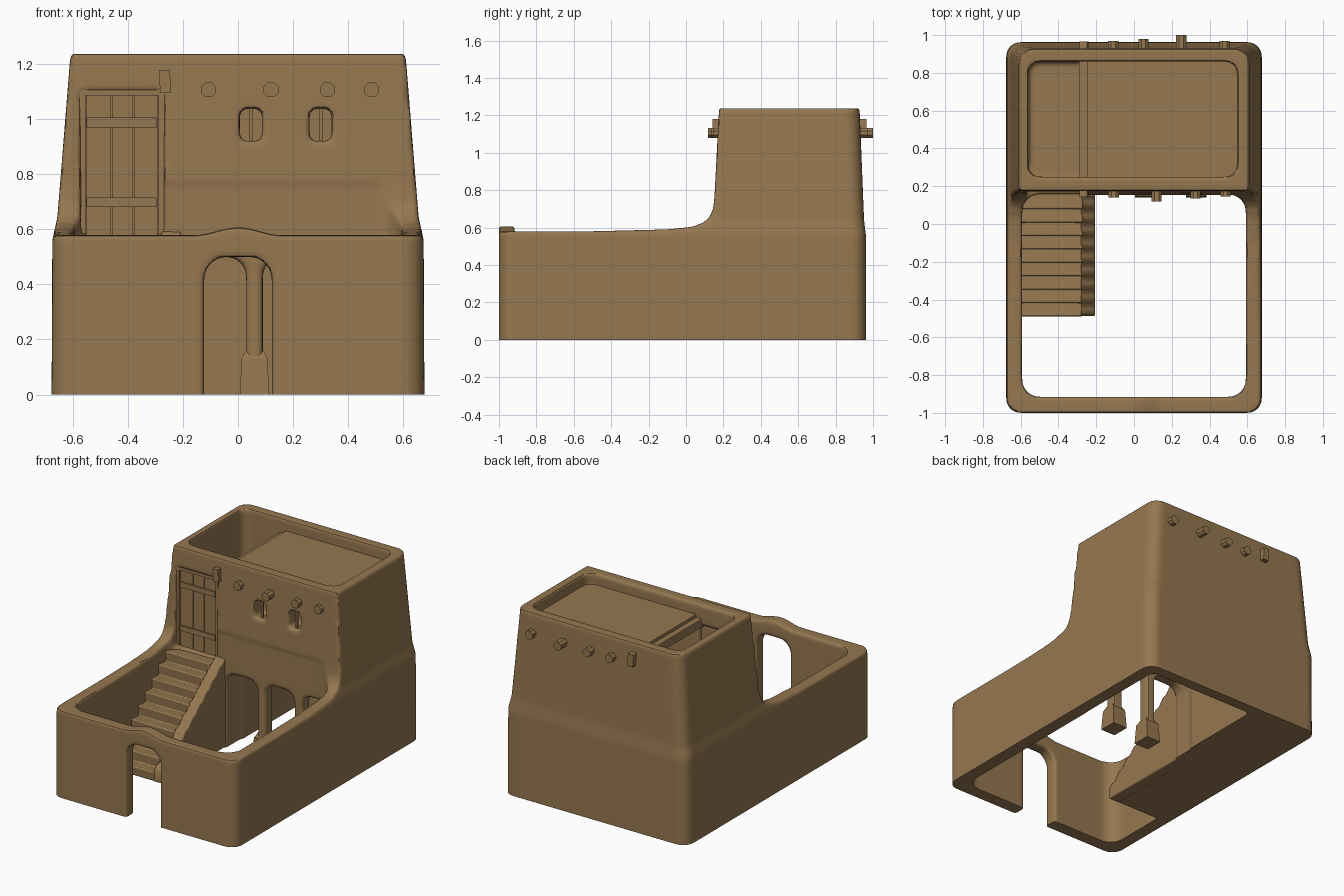
import bpy, bmesh, math
from mathutils import Matrix

if "Cube" in bpy.data.objects:
    bpy.data.objects.remove(bpy.data.objects["Cube"])

clay = bpy.data.materials.new("clay_brown")
clay.diffuse_color = (0.30, 0.185, 0.08, 1)
clay.use_nodes = True
clay.node_tree.nodes["Principled BSDF"].inputs["Base Color"].default_value = clay.diffuse_color


def finish(bm, name):
    bmesh.ops.recalc_face_normals(bm, faces=bm.faces)
    me = bpy.data.meshes.new(name)
    bm.to_mesh(me)
    bm.free()
    ob = bpy.data.objects.new(name, me)
    bpy.context.scene.collection.objects.link(ob)
    me.materials.append(clay)
    return ob


def loft(name, rings):
    """Closed skin through rings of equal point count."""
    bm = bmesh.new()
    vs = [[bm.verts.new(p) for p in ring] for ring in rings]
    n = len(vs[0])
    for a, b in zip(vs, vs[1:]):
        for i in range(n):
            j = (i + 1) % n
            bm.faces.new((a[i], a[j], b[j], b[i]))
    bm.faces.new(vs[0])
    bm.faces.new(vs[-1])
    return finish(bm, name)


def rounded(x0, x1, y0, y1, r, n=7):
    pts = []
    for k, (cx, cy) in enumerate([(x1 - r, y1 - r), (x0 + r, y1 - r), (x0 + r, y0 + r), (x1 - r, y0 + r)]):
        for i in range(n):
            a = math.pi / 2 * (k + i / (n - 1))
            pts.append((cx + r * math.cos(a), cy + r * math.sin(a)))
    return pts


def block(name, x0, x1, y0, y1, z0, z1, r):
    base = rounded(x0, x1, y0, y1, r)
    return loft(name, [[(x, y, z) for x, y in base] for z in (z0, z1)])


def extrude_y(name, pts, y0, y1):
    return loft(name, [[(x, y, z) for x, z in pts] for y in (y0, y1)])


def extrude_x(name, pts, x0, x1):
    return loft(name, [[(x, y, z) for y, z in pts] for x in (x0, x1)])


def box(name, x0, x1, y0, y1, z0, z1, tilt=0, bevel=0.0):
    bm = bmesh.new()
    bmesh.ops.create_cube(bm, size=1)
    bmesh.ops.scale(bm, vec=(x1 - x0, y1 - y0, z1 - z0), verts=bm.verts)
    bmesh.ops.rotate(bm, matrix=Matrix.Rotation(tilt, 3, 'Y'), verts=bm.verts)
    bmesh.ops.translate(bm, vec=((x0 + x1) / 2, (y0 + y1) / 2, (z0 + z1) / 2), verts=bm.verts)
    if bevel:
        bmesh.ops.bevel(bm, geom=bm.edges[:], offset=bevel, segments=2, affect='EDGES', profile=0.5)
    return finish(bm, name)


def smooth(ob, angle=40):
    bpy.ops.object.select_all(action='DESELECT')
    ob.select_set(True)
    bpy.context.view_layer.objects.active = ob
    bpy.ops.object.shade_smooth_by_angle(angle=math.radians(angle))


# House mass: tapering rounded block, later hollowed
sections = [(-0.06, 0.677, 0.963), (0.56, 0.674, 0.962), (0.59, 0.668, 0.958),
            (0.64, 0.656, 0.952), (1.237, 0.608, 0.928)]
house = loft("adobe_walls", [[(x, y, z) for x, y in rounded(-w, w, -1.0, yb, 0.075)]
                             for z, w, yb in sections])

# Cutters: courtyard step in the side profile, rooms, doorways and windows
side = [(-1.3, 0.577), (-0.5, 0.58), (-0.1, 0.59), (0.03, 0.603), (0.09, 0.625), (0.125, 0.655),
        (0.145, 0.70), (0.152, 0.76), (0.177, 1.24), (0.184, 1.4), (-1.3, 1.4)]
cutters = [
    extrude_x("cut_profile", side, -1, 1),
    block("cut_courtyard", -0.592, 0.592, -0.915, 0.157, -0.2, 0.77, 0.09),
    block("cut_upper_room", -0.56, 0.545, 0.25, 0.86, 0.572, 1.4, 0.06),
    block("cut_ground_room", -0.19, 0.595, 0.24, 0.89, -0.2, 0.52, 0.03),
    extrude_y("cut_gate", rounded(-0.123, 0.123, -0.3, 0.5, 0.08), -1.2, -0.8),
    extrude_y("cut_door", rounded(-0.57, -0.27, 0.577, 1.1, 0.02), 0.05, 0.32),
]
for x0, x1 in ((-0.2, 0.03), (0.09, 0.30), (0.36, 0.592)):
    cutters.append(extrude_y("cut_portico", rounded(x0, x1, -0.3, 0.5, 0.07), 0.05, 0.32))
for x in (0.047, 0.30):
    cutters.append(extrude_y("cut_window", rounded(x - 0.04, x + 0.04, 0.92, 1.037, 0.02), 0.05, 0.32))
for c in cutters:
    c.hide_render = True
    m = house.modifiers.new("cut", 'BOOLEAN')
    m.operation, m.object, m.solver = 'DIFFERENCE', c, 'EXACT'

# Soft hand-moulded edges
m = house.modifiers.new("mould", 'REMESH')
m.mode, m.voxel_size = 'VOXEL', 0.012
m = house.modifiers.new("soften", 'SMOOTH')
m.factor, m.iterations = 0.5, 5
dg = bpy.context.evaluated_depsgraph_get()
baked = bpy.data.meshes.new_from_object(house.evaluated_get(dg))
house.modifiers.clear()
house.data = baked
baked.materials.clear()
baked.materials.append(clay)
for c in cutters:
    bpy.data.objects.remove(c)

# Flat footing at the ground, and a raised hump over the gate
for v in baked.vertices:
    v.co.z = max(v.co.z, 0)
    if v.co.y < -0.85 and v.co.z > 0.53 and abs(v.co.x) < 0.16:
        v.co.z += 0.028 * min(1, (v.co.z - 0.53) / 0.035) * (0.5 + 0.5 * math.cos(math.pi * v.co.x / 0.16))
bm = bmesh.new()
bm.from_mesh(baked)
bmesh.ops.dissolve_degenerate(bm, dist=0.0005, edges=[e for e in bm.edges if e.verts[0].co.z < 0.001])
bm.to_mesh(baked)
bm.free()
smooth(house)

# Stairs up to the door, with a wavy kerb on the open side
steps, ys, dy, dz = 9, -0.485, 0.071, 0.0635
tread = [(ys, 0)]
for i in range(steps):
    tread += [(ys + i * dy - 0.004, (i + 1) * dz), (ys + (i + 1) * dy, (i + 1) * dz - 0.006)]
tread += [(0.19, steps * dz - 0.006), (0.19, 0)]
stairs = extrude_x("stairs", tread, -0.61, -0.27)
kerb_pts = [(ys - 0.003, 0)]
for i in range(37):
    t = i / 36
    kerb_pts.append((ys - 0.003 + t * steps * dy,
                     0.075 + t * (steps * dz - 0.055) + 0.008 * math.sin(t * steps * 2 * math.pi)))
kerb_pts += [(0.19, 0.59), (0.19, 0)]
kerb = extrude_x("stair_kerb", kerb_pts, -0.28, -0.207)
for ob in (stairs, kerb):
    b = ob.modifiers.new("worn", 'BEVEL')
    b.width, b.segments, b.angle_limit = 0.008, 2, math.radians(40)
    smooth(ob)

# Roof deck and the beam carrying its open edge
box("roof_deck", -0.25, 0.57, 0.23, 0.88, 1.125, 1.165)
box("roof_edge_beam", -0.29, -0.245, 0.23, 0.88, 1.09, 1.145)

# Portico column feet
for x in (0.06, 0.33):
    bm = bmesh.new()
    bmesh.ops.create_cone(bm, cap_ends=True, segments=4, radius1=0.076, radius2=0.066, depth=0.13)
    bmesh.ops.rotate(bm, matrix=Matrix.Rotation(math.pi / 4, 3, 'Z'), verts=bm.verts)
    bmesh.ops.translate(bm, vec=(x, 0.20, 0.065), verts=bm.verts)
    for v in bm.verts:
        v.co.y = 0.20 + (v.co.y - 0.20) * 1.1
    finish(bm, "column_foot")
    bm = bmesh.new()
    bmesh.ops.create_cone(bm, cap_ends=True, segments=4, radius1=0.066, radius2=0.044, depth=0.03)
    bmesh.ops.rotate(bm, matrix=Matrix.Rotation(math.pi / 4, 3, 'Z'), verts=bm.verts)
    bmesh.ops.translate(bm, vec=(x, 0.20, 0.145), verts=bm.verts)
    finish(bm, "column_foot_cap")

# Plank door with frame and battens
for x0, x1 in ((-0.552, -0.462), (-0.458, -0.382), (-0.378, -0.292)):
    box("door_plank", x0, x1, 0.185, 0.21, 0.575, 1.085)
box("door_backing", -0.56, -0.28, 0.195, 0.22, 0.575, 1.09)
for z in (0.68, 0.97):
    box("door_batten", -0.55, -0.295, 0.177, 0.19, z, z + 0.035)
for x in (-0.575, -0.288):
    box("door_jamb", x, x + 0.021, 0.172, 0.22, 0.575, 1.1)
box("door_lintel", -0.575, -0.267, 0.172, 0.22, 1.085, 1.105)

# Window bars
for x in (0.047, 0.30):
    box("window_bar", x - 0.006, x + 0.006, 0.185, 0.20, 0.91, 1.045)


# Roof beam ends, front and back
def beam(x, z, y0, y1):
    bm = bmesh.new()
    bmesh.ops.create_cone(bm, cap_ends=True, segments=8, radius1=0.029, radius2=0.029, depth=y1 - y0)
    bmesh.ops.rotate(bm, matrix=Matrix.Rotation(math.pi / 8, 3, 'Z'), verts=bm.verts)
    bmesh.ops.rotate(bm, matrix=Matrix.Rotation(math.pi / 2, 3, 'X'), verts=bm.verts)
    bmesh.ops.translate(bm, vec=(x, (y0 + y1) / 2, z), verts=bm.verts)
    finish(bm, "roof_beam_end")


for x, y in ((-0.107, 0.14), (0.12, 0.118), (0.325, 0.135), (0.485, 0.145)):
    beam(x, 1.106, y, 0.22)
for x, y in ((-0.11, 0.97), (0.05, 0.98), (0.25, 1.0), (0.48, 0.97)):
    beam(x, 1.106, 0.89, y)
for y0, y1 in ((0.142, 0.22), (0.89, 0.965)):
    box("square_beam_end", -0.285, -0.245, y0, y1, 1.095, 1.178, tilt=-0.07)
